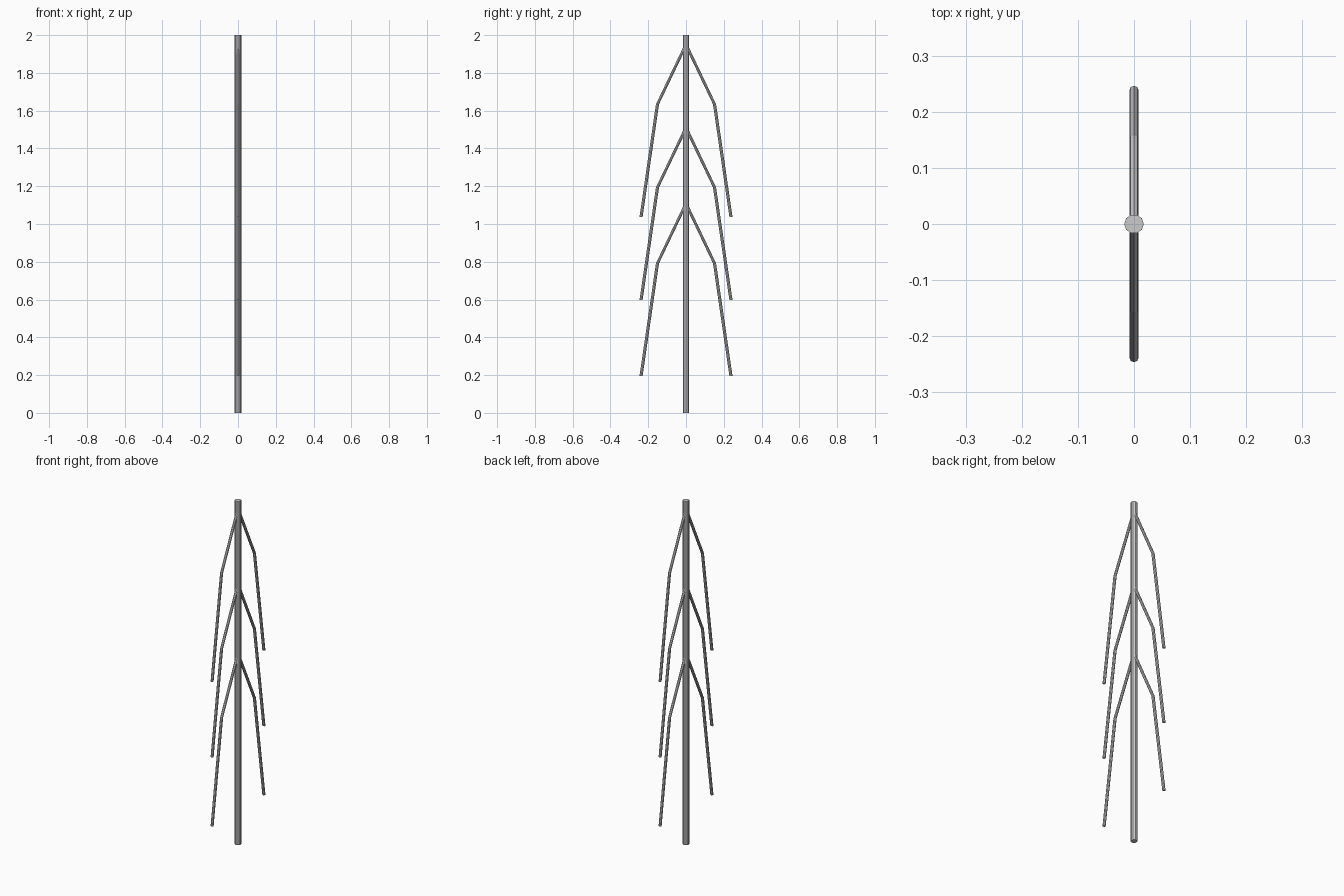
import bpy, bmesh
from math import cos, sin, tau

if "Cube" in bpy.data.objects:
    bpy.data.objects.remove(bpy.data.objects["Cube"])


def tube(name, path, radius, sides):
    """Skin level (horizontal) rings along a path, with capped ends."""
    bm = bmesh.new()
    rings = []
    for y, z in path:
        rings.append([bm.verts.new((radius * cos(tau * i / sides),
                                    y + radius * sin(tau * i / sides), z))
                      for i in range(sides)])
    for a, b in zip(rings, rings[1:]):
        for i in range(sides):
            j = (i + 1) % sides
            bm.faces.new((a[i], a[j], b[j], b[i]))
    bm.faces.new(rings[0])
    bm.faces.new(rings[-1])
    bmesh.ops.recalc_face_normals(bm, faces=bm.faces)
    mesh = bpy.data.meshes.new(name)
    bm.to_mesh(mesh)
    bm.free()
    obj = bpy.data.objects.new(name, mesh)
    bpy.context.collection.objects.link(obj)
    return obj


# Central upright pole
tube("pole", [(0, 0), (0, 2)], 0.0173, 10)

# Three tiers of drooping, bent arms on both sides of the pole
tiers = {"upper": 1.95, "middle": 1.51, "lower": 1.108}
for tier, top in tiers.items():
    for side, s in (("back", 1), ("front", -1)):
        tube(f"{tier}_{side}_arm",
             [(0, top), (s * 0.151, top - 0.316), (s * 0.238, top - 0.913)],
             0.0083, 8)
